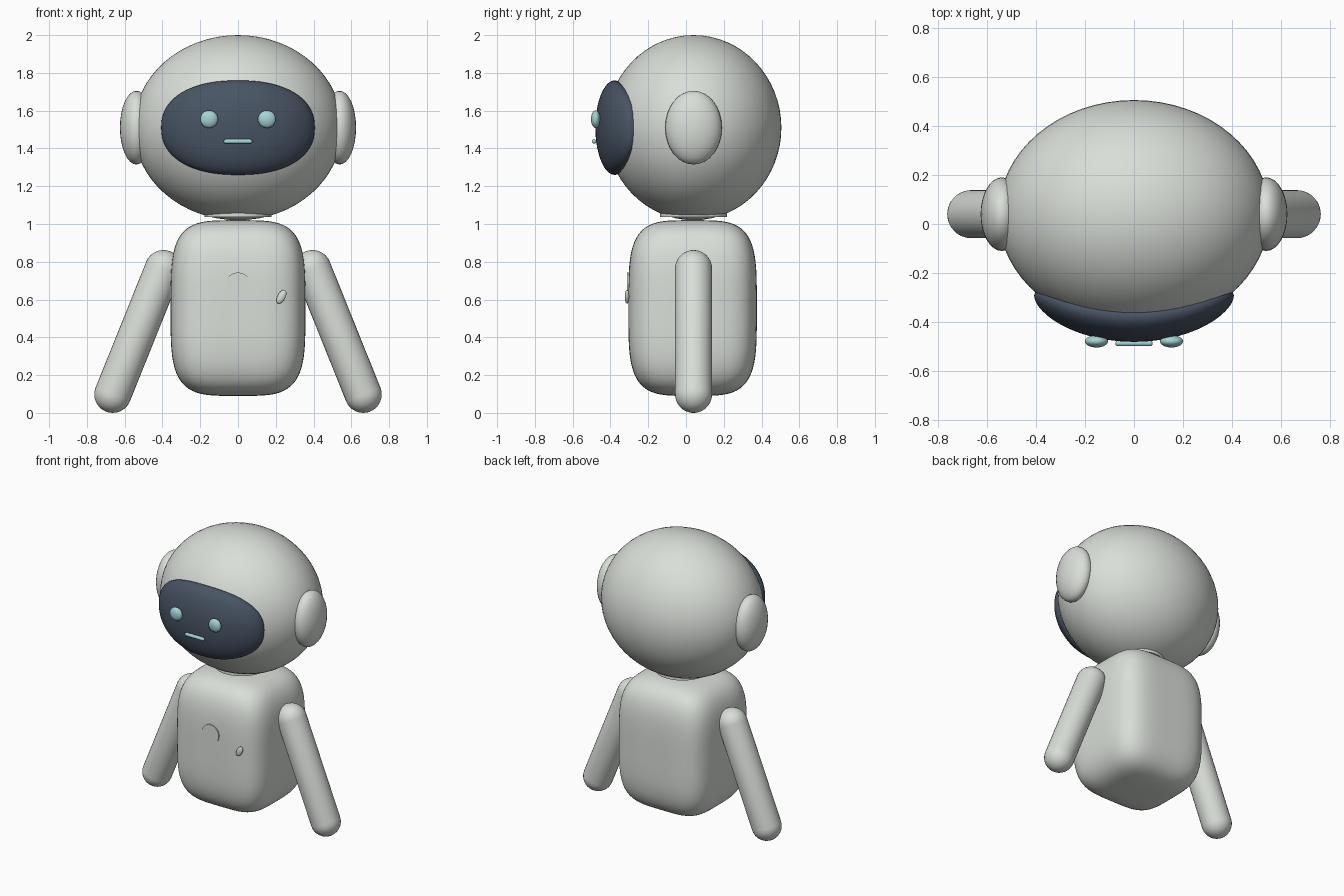
import bpy, bmesh, math
from mathutils import Vector, Matrix

cube = bpy.data.objects.get("Cube")
if cube:
    bpy.data.objects.remove(cube, do_unlink=True)

CY = 0.04                       # depth of the body axis
HEAD = Vector((0, CY, 1.51))
HEAD_R = Vector((0.553, 0.465, 0.49))


def material(name, rgb):
    m = bpy.data.materials.new(name)
    m.use_nodes = True
    m.diffuse_color = (*rgb, 1)
    bsdf = m.node_tree.nodes["Principled BSDF"]
    bsdf.inputs["Base Color"].default_value = (*rgb, 1)
    bsdf.inputs["Roughness"].default_value = 0.6
    return m


SHELL = material("warm grey shell", (0.70, 0.735, 0.69))
GLASS = material("dark slate glass", (0.065, 0.089, 0.127))
GLOW = material("pale cyan light", (0.38, 0.66, 0.67))


def finish(name, bm, mat):
    bmesh.ops.recalc_face_normals(bm, faces=bm.faces)
    mesh = bpy.data.meshes.new(name)
    bm.to_mesh(mesh)
    bm.free()
    mesh.materials.append(mat)
    obj = bpy.data.objects.new(name, mesh)
    bpy.context.collection.objects.link(obj)
    bpy.ops.object.select_all(action="DESELECT")
    obj.select_set(True)
    bpy.context.view_layer.objects.active = obj
    bpy.ops.object.shade_smooth_by_angle(angle=math.radians(40))
    return obj


def ellipsoid(name, center, radii, mat, tilt=0.0, segments=32):
    bm = bmesh.new()
    bmesh.ops.create_uvsphere(bm, u_segments=segments, v_segments=segments // 2, radius=1)
    place = Matrix.Translation(center) @ Matrix.Rotation(tilt, 4, "Y")
    bm.transform(place @ Matrix.Diagonal((*radii, 1)))
    return finish(name, bm, mat)


def cylinder(name, center, radius, depth, mat, axis="Z"):
    bm = bmesh.new()
    bmesh.ops.create_cone(bm, cap_ends=True, segments=48, radius1=radius, radius2=radius, depth=depth)
    turn = Matrix.Rotation(math.pi / 2, 4, "X") if axis == "Y" else Matrix()
    bm.transform(Matrix.Translation(center) @ turn)
    return finish(name, bm, mat)


def capsule(name, start, end, radius, mat):
    start, end = Vector(start), Vector(end)
    bm = bmesh.new()
    bmesh.ops.create_uvsphere(bm, u_segments=32, v_segments=16, radius=radius)
    # split at the equator and stretch the halves apart
    equator = [e for e in bm.edges if all(abs(v.co.z) < 1e-5 for v in e.verts)]
    bmesh.ops.split_edges(bm, edges=equator)
    half = (end - start).length / 2
    for f in bm.faces:
        f.tag = f.calc_center_median().z > 0
    for v in bm.verts:
        v.co.z += half if v.link_faces[0].tag else -half
    rims = [e for e in bm.edges if e.is_boundary]
    bmesh.ops.bridge_loops(bm, edges=rims)
    turn = (end - start).to_track_quat("Z", "Y").to_matrix().to_4x4()
    bm.transform(Matrix.Translation((start + end) / 2) @ turn)
    return finish(name, bm, mat)


def pillow_box(name, center, half_size, power, mat):
    """Box with broad soft corners: a gridded cube pulled onto a superellipsoid."""
    bm = bmesh.new()
    bmesh.ops.create_cube(bm, size=2)
    bmesh.ops.subdivide_edges(bm, edges=bm.edges[:], cuts=27, use_grid_fill=True)
    for v in bm.verts:
        v.co /= sum(abs(c) ** power for c in v.co) ** (1 / power)
    bm.transform(Matrix.Translation(center) @ Matrix.Diagonal((*half_size, 1)))
    return finish(name, bm, mat)


def visor(name, half_width, half_height, bulge, mat, rings=24, sides=80):
    """Padded shield that swells out from the front of the head."""
    def point(r, a):
        c, s = math.cos(a), math.sin(a)
        x = half_width * r * math.copysign(abs(c) ** 0.88, c)
        z = half_height * r * math.copysign(abs(s) ** 0.88, s)
        y = -HEAD_R.y * math.sqrt(1 - (x / HEAD_R.x) ** 2 - (z / HEAD_R.z) ** 2)
        normal = Vector((x / HEAD_R.x ** 2, y / HEAD_R.y ** 2, z / HEAD_R.z ** 2)).normalized()
        lift = bulge * math.sqrt(max(0, 1 - r ** 6))
        return HEAD + Vector((x, y, z)) + normal * lift

    bm = bmesh.new()
    middle = bm.verts.new(point(0, 0))
    loops = []
    for i in range(1, rings + 1):
        r = math.sin(i / rings * math.pi / 2)
        loops.append([bm.verts.new(point(r, 2 * math.pi * k / sides)) for k in range(sides)])
    # tuck the rim into the head
    loops.append([bm.verts.new(v.co + Vector((0, 0.03, 0))) for v in loops[-1]])
    for k in range(sides):
        n = (k + 1) % sides
        bm.faces.new((middle, loops[0][k], loops[0][n]))
        for a, b in zip(loops, loops[1:]):
            bm.faces.new((a[k], b[k], b[n], a[n]))
    return finish(name, bm, mat)


# Head, face and neck
ellipsoid("head", HEAD, HEAD_R, SHELL, segments=64)
visor("face_visor", 0.402, 0.246, 0.055, GLASS)
capsule("mouth", (-0.064, -0.486, 1.437), (0.064, -0.486, 1.437), 0.012, GLOW)
cylinder("neck", (0, CY, 1.075), 0.178, 0.075, SHELL)

# Torso with chest details
pillow_box("torso", (0, 0.035, 0.555), (0.357, 0.34, 0.465), 4, SHELL)
cylinder("chest_button", (0, -0.295, 0.677), 0.066, 0.033, SHELL, axis="Y")
ellipsoid("chest_stud", (0.23, -0.312, 0.615), (0.021, 0.012, 0.04), SHELL, tilt=math.radians(28))

# Paired parts
for side, sx in (("left", 1), ("right", -1)):
    ellipsoid(side + "_eye", (sx * 0.153, -0.478, 1.555), (0.047, 0.025, 0.047), GLOW)
    ellipsoid(side + "_ear", (sx * 0.538, CY, 1.51), (0.087, 0.15, 0.195), SHELL)
    capsule(side + "_arm", (sx * 0.395, CY, 0.764), (sx * 0.663, CY, 0.098), 0.098, SHELL)
